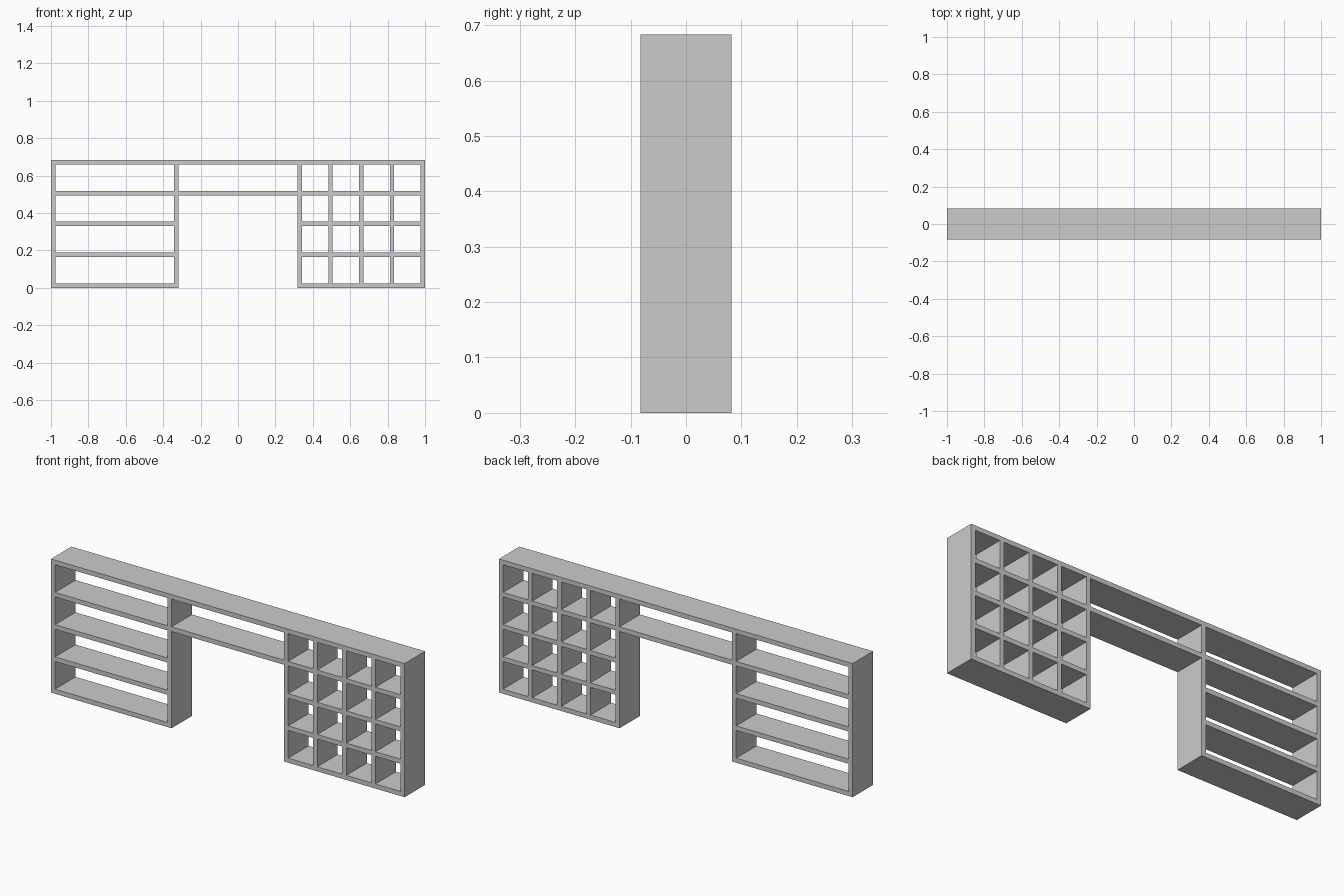
import bpy

if "Cube" in bpy.data.objects:
    bpy.data.objects.remove(bpy.data.objects["Cube"])

DEPTH = 0.165      # board depth along y
T = 0.0235         # board thickness
INNER = 0.318      # x where each pedestal starts
HEIGHT = 0.683
N = 4              # cells per row / column
PZ = (HEIGHT - T) / N          # vertical pitch
PX = (1 - T - INNER) / N       # horizontal pitch in the cube unit


def board(name, x0, x1, z0, z1):
    """Rectangular board spanning x0..x1, z0..z1 and the full depth."""
    bpy.ops.mesh.primitive_cube_add(size=1, location=((x0 + x1) / 2, 0, (z0 + z1) / 2))
    ob = bpy.context.object
    ob.name = name
    ob.scale = (x1 - x0, DEPTH, z1 - z0)
    bpy.ops.object.transform_apply(location=False, rotation=False, scale=True)
    return ob


# Top board over the whole width
board("top_board", -1, 1, HEIGHT - T, HEIGHT)

# Side panels of both pedestals
for side, s in (("left", -1), ("right", 1)):
    for label, a in (("outer", 1 - T), ("inner", INNER)):
        x0, x1 = sorted((s * a, s * (a + T)))
        board(f"{side}_{label}_panel", x0, x1, 0, HEIGHT - T)

# Horizontal shelves, bottom boards included
for i in range(N):
    z = i * PZ
    board(f"left_shelf_{i + 1}", -1 + T, -INNER - T, z, z + T)
    board(f"right_shelf_{i + 1}", INNER + T, 1 - T, z, z + T)

# Bridge shelf joining the two pedestals
board("bridge_shelf", -INNER, INNER, 3 * PZ, 3 * PZ + T)

# Short dividers making the cube grid on the right
for c in range(1, N):
    x = INNER + c * PX
    for r in range(N):
        board(f"cube_divider_{c}_{r + 1}", x, x + T, r * PZ + T, (r + 1) * PZ)
